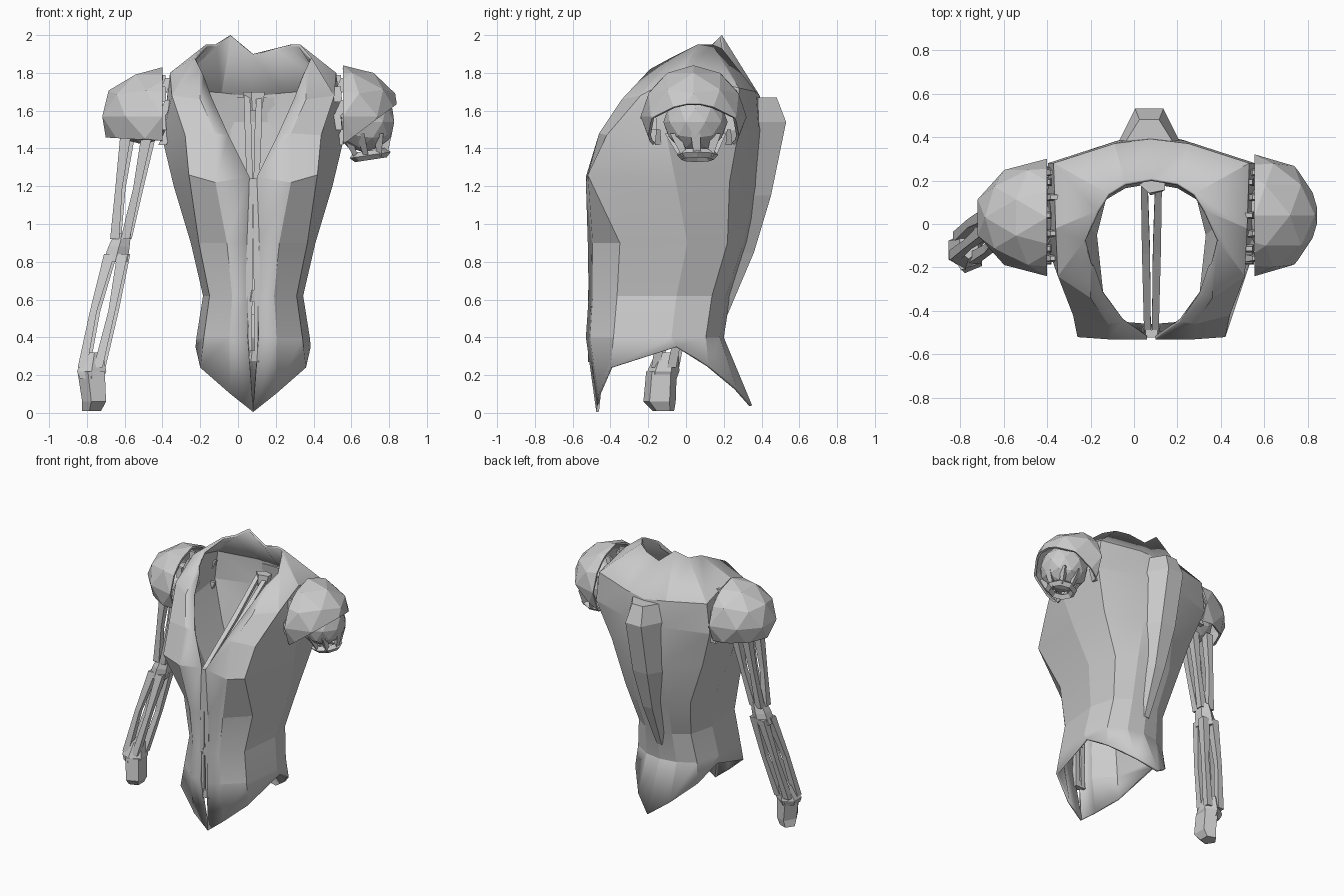
import bpy, bmesh, math
from mathutils import Vector, Matrix

if "Cube" in bpy.data.objects:
    bpy.data.objects.remove(bpy.data.objects["Cube"])

CX = 0.08  # torso centre line


def make(name, verts, faces, thick=0):
    me = bpy.data.meshes.new(name)
    me.from_pydata([tuple(v) for v in verts], [], faces)
    bm = bmesh.new()
    bm.from_mesh(me)
    bmesh.ops.recalc_face_normals(bm, faces=bm.faces)
    bm.to_mesh(me)
    bm.free()
    ob = bpy.data.objects.new(name, me)
    bpy.context.collection.objects.link(ob)
    if thick:
        m = ob.modifiers.new("thickness", "SOLIDIFY")
        m.thickness = thick
        m.offset = -1
    return ob


def loft(name, rings, closed=True, caps=True, thick=0):
    n = len(rings[0])
    verts = [v for r in rings for v in r]
    faces = []
    for i in range(len(rings) - 1):
        for j in range(n if closed else n - 1):
            k = (j + 1) % n
            faces.append((i*n + j, i*n + k, (i+1)*n + k, (i+1)*n + j))
    if caps:
        faces += [tuple(range(n)), tuple(range((len(rings)-1)*n, len(rings)*n))]
    return make(name, verts, faces, thick)


def limb(name, path, sides=4):
    """Tapered polygonal rod through (point, x radius, y radius)."""
    rings = []
    for p, rx, ry in path:
        rings.append([(p[0] + rx*math.cos(math.tau*(k+.5)/sides),
                       p[1] + ry*math.sin(math.tau*(k+.5)/sides), p[2])
                      for k in range(sides)])
    return loft(name, rings)


# Torso shell: half cross-sections, front opening round to the spine
FX = [.1, .42, .87, 1, .82, .42, 0]
FY = [0, .03, .2, .62, .87, .97, 1]
rows = []
for z, w, yf, yb in [(.4, .3, -.53, .2), (.62, .265, -.515, .235),
                     (.9, .33, -.52, .33)]:
    rows.append([(w*a, yf + (yb - yf)*b, z) for a, b in zip(FX, FY)])
hem = [(.0, -.475, .005), (.12, -.465, .1), (.28, -.4, .24), (.305, -.05, .35),
       (.26, .12, .25), (.13, .27, .13), (0, .35, .04)]
bust = [(.02, -.53, 1.25), (.2, -.53, 1.22), (.34, -.52, 1.26), (.42, -.05, 1.2),
        (.38, .23, 1.22), (.13, .36, 1.2), (0, .4, 1.2)]
chest = [(.13, -.45, 1.47), (.2, -.46, 1.48), (.36, -.42, 1.47), (.48, -.1, 1.45),
         (.475, .28, 1.5), (.15, .385, 1.5), (0, .42, 1.5)]
shoulder = [(.22, -.32, 1.67), (.28, -.34, 1.66), (.43, -.24, 1.68), (.44, -.02, 1.8),
            (.45, .28, 1.72), (.17, .37, 1.7), (0, .39, 1.68)]
collar = [(.26, -.2, 1.78), (.28, -.19, 1.82), (.31, -.08, 1.88), (.25, .06, 1.95),
          (.2, .14, 1.95), (.12, .19, 1.93), (0, .21, 1.9)]
rows = [hem] + rows + [bust, chest, shoulder, collar]
rings = []
for r in rows:
    right = [(CX + x, y, z) for x, y, z in r]
    left = [(CX - x, y, z + (.07 if r is collar and i == 5 else 0))
            for i, (x, y, z) in enumerate(r[:-1])]
    rings.append(right + left[::-1])
torso = loft("torso_shell", rings, closed=False, caps=False, thick=.015)
bpy.context.view_layer.objects.active = torso
torso.select_set(True)
bpy.ops.object.shade_smooth_by_angle(angle=math.radians(14))

# Raised ridge down the spine
ridge = []
for z, hw, y, bw, by in [(1.67, .045, .48, .12, .36), (1.54, .065, .53, .14, .38),
                         (1.15, .06, .45, .12, .35), (.85, .04, .36, .08, .28),
                         (.52, .02, .22, .03, .19)]:
    ridge.append([(.07-bw, by, z), (.07-hw, y, z), (.07+hw, y, z), (.07+bw, by, z)])
loft("spine_ridge", ridge)

# Front seam lacing with clasps, and the strap running back to the neck
for s in (-1, 1):
    limb("seam_strip", [((CX + s*.024, -.49, .27), .024, .025),
                        ((CX + s*.02, -.5, .75), .024, .025),
                        ((CX + s*.014, -.505, 1.24), .02, .025)])
    limb("inner_strap", [((CX + s*.018, -.49, 1.22), .022, .025),
                         ((CX + s*.025, -.12, 1.46), .026, .025),
                         ((CX + s*.033, .2, 1.69), .022, .025)])
for z in (.3, .62, .95, 1.18):
    limb("seam_clasp", [((CX, -.495, z - .03), .04, .025),
                        ((CX + .005, -.5, z + .03), .03, .02)], 5)
limb("strap_anchor", [((.09, .17, 1.6), .045, .04), ((.09, .18, 1.7), .065, .04)], 5)


# Shoulder guards: faceted domes cut open towards the body and along a slanted rim
def guard(name, side, centre, radii, cut_z, slope):
    bm = bmesh.new()
    bmesh.ops.create_icosphere(bm, subdivisions=2, radius=1)
    bm.transform(Matrix.Translation(centre) @ Matrix.Diagonal((*radii, 1)))
    for co, no in (((centre[0], 0, 0), (-side, 0, 0)),
                   ((centre[0], 0, cut_z), (side*slope, 0, -1))):
        bmesh.ops.bisect_plane(bm, geom=bm.verts[:] + bm.edges[:] + bm.faces[:],
                               plane_co=co, plane_no=no, clear_outer=True)
    me = bpy.data.meshes.new(name)
    bm.to_mesh(me)
    bm.free()
    ob = bpy.data.objects.new(name, me)
    bpy.context.collection.objects.link(ob)
    m = ob.modifiers.new("thickness", "SOLIDIFY")
    m.thickness = .015


guard("left_shoulder_guard", -1, (-.4, .03, 1.57), (.335, .27, .26), 1.44, .06)
guard("right_shoulder_guard", 1, (.555, .04, 1.57), (.31, .28, .27), 1.42, .75)


# Shoulder joints
def ball(name, loc, radii):
    bpy.ops.mesh.primitive_ico_sphere_add(subdivisions=2, radius=1, location=loc)
    ob = bpy.context.object
    ob.name = name
    ob.scale = radii


ball("right_shoulder_joint", (.67, .05, 1.54), (.165, .17, .16))
ball("left_shoulder_joint", (-.5, .02, 1.55), (.14, .16, .13))

# Ragged slats between torso and guards
for x in (-.385, .545):
    for k in range(11):
        a = math.pi * (k/10*1.3 - .15)
        y, z = .04 + .21*math.cos(a), 1.55 + .2*math.sin(a)
        limb("joint_slat", [((x - .015, y, z - .04), .03, .025),
                            ((x + .02*(-1)**k, y, z + .04), .028, .015)])

# Broken rim hanging below the bare right joint
bpy.ops.mesh.primitive_torus_add(location=(.7, .06, 1.365), rotation=(0, -.15, 0),
                                 major_segments=8, minor_segments=4,
                                 major_radius=.085, minor_radius=.025)
bpy.context.object.name = "broken_rim"
for k in range(7):
    t = math.tau*k/7
    c, s = math.cos(t), math.sin(t)
    limb("rim_shard", [((.7 + .08*c, .06 + .085*s, 1.36), .018, .02),
                       ((.68 + .12*c, .05 + .14*s, 1.48), .03, .03)], 3)


# Skeletal left arm: bundles of flat struts between solid joints
def bundle(name, a, b, ra, rb, mid):
    for k in range(4):
        t = math.tau*k/4 + .6
        d = Vector((math.cos(t), math.sin(t), 0))
        p, q = Vector(a) + d*ra, Vector(b) + d*rb
        m = (p + q)/2 + d*mid
        limb(name, [(p, .04, .04), (m, .026, .028), (q, .034, .034)])


bundle("upper_arm_strut", (-.53, .03, 1.46), (-.62, 0, .92), .08, .04, .008)
bundle("forearm_strut", (-.64, 0, .84), (-.775, -.11, .24), .05, .06, .015)
limb("elbow", [((-.61, .01, .95), .05, .055), ((-.63, 0, .88), .065, .07),
               ((-.65, -.005, .8), .075, .07)], 6)
limb("wrist", [((-.76, -.1, .32), .05, .06), ((-.775, -.12, .22), .09, .085),
               ((-.775, -.13, .18), .07, .08)], 6)
limb("hand", [((-.77, -.13, .22), .08, .085), ((-.755, -.14, .06), .07, .09),
              ((-.77, -.12, .01), .055, .06)], 5)
